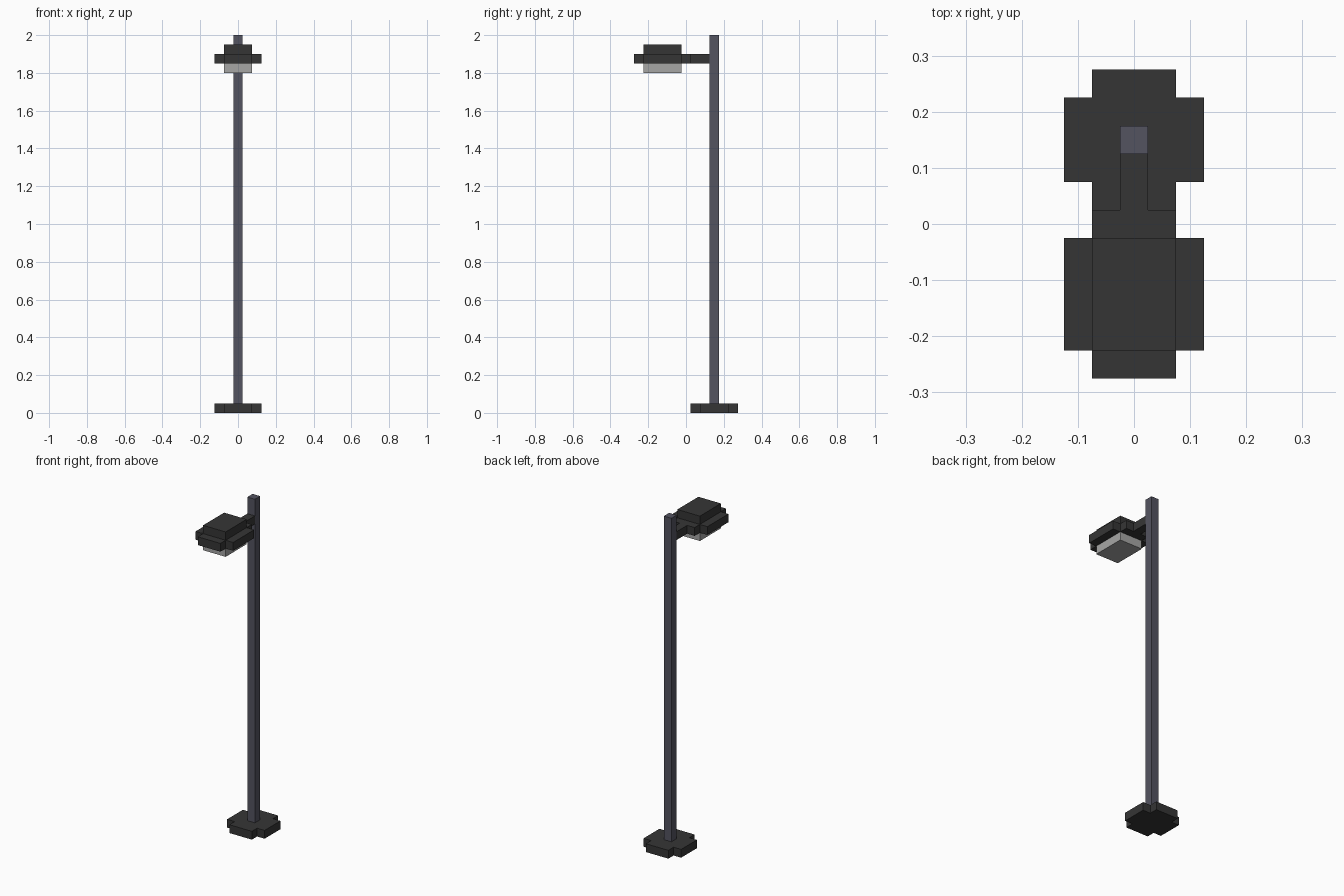
import bpy
import bmesh

if "Cube" in bpy.data.objects:
    bpy.data.objects.remove(bpy.data.objects["Cube"])


def material(name, rgb):
    m = bpy.data.materials.new(name)
    m.diffuse_color = (*rgb, 1.0)
    m.use_nodes = True
    m.node_tree.nodes["Principled BSDF"].inputs["Base Color"].default_value = m.diffuse_color
    return m


DARK = material("dark iron", (0.036, 0.036, 0.036))
STEEL = material("blue grey steel", (0.088, 0.088, 0.118))
GLASS = material("pale lamp glass", (0.38, 0.38, 0.375))


def prism(name, outline, z0, z1, mat):
    """Extrude a closed xy outline from z0 up to z1."""
    bm = bmesh.new()
    face = bm.faces.new([bm.verts.new((x, y, z0)) for x, y in outline])
    top = bmesh.ops.extrude_face_region(bm, geom=[face])["geom"]
    verts = [v for v in top if isinstance(v, bmesh.types.BMVert)]
    bmesh.ops.translate(bm, verts=verts, vec=(0, 0, z1 - z0))
    bmesh.ops.recalc_face_normals(bm, faces=bm.faces)
    mesh = bpy.data.meshes.new(name)
    bm.to_mesh(mesh)
    bm.free()
    mesh.materials.append(mat)
    obj = bpy.data.objects.new(name, mesh)
    bpy.context.collection.objects.link(obj)
    return obj


def rect(hx, y0, y1):
    return [(-hx, y0), (hx, y0), (hx, y1), (-hx, y1)]


def notched(hx, y0, y1, n=0.05):
    """Rectangle with a square notch cut from each corner."""
    right = [(hx - n, y0), (hx - n, y0 + n), (hx, y0 + n),
             (hx, y1 - n), (hx - n, y1 - n), (hx - n, y1)]
    return right + [(-x, y) for x, y in reversed(right)]


# Foot and pole
prism("base", notched(0.125, 0.025, 0.275), 0.0, 0.05, DARK)
prism("pole", rect(0.025, 0.125, 0.175), 0.05, 2.0, STEEL)

# Lamp head reaching forward from the pole
prism("arm", rect(0.025, 0.025, 0.125), 1.85, 1.90, DARK)
prism("lamp_shade", notched(0.125, -0.275, 0.025), 1.85, 1.90, DARK)
prism("lamp_cap", rect(0.075, -0.225, -0.025), 1.90, 1.95, DARK)
prism("lamp_glass", rect(0.075, -0.225, -0.025), 1.80, 1.85, GLASS)
